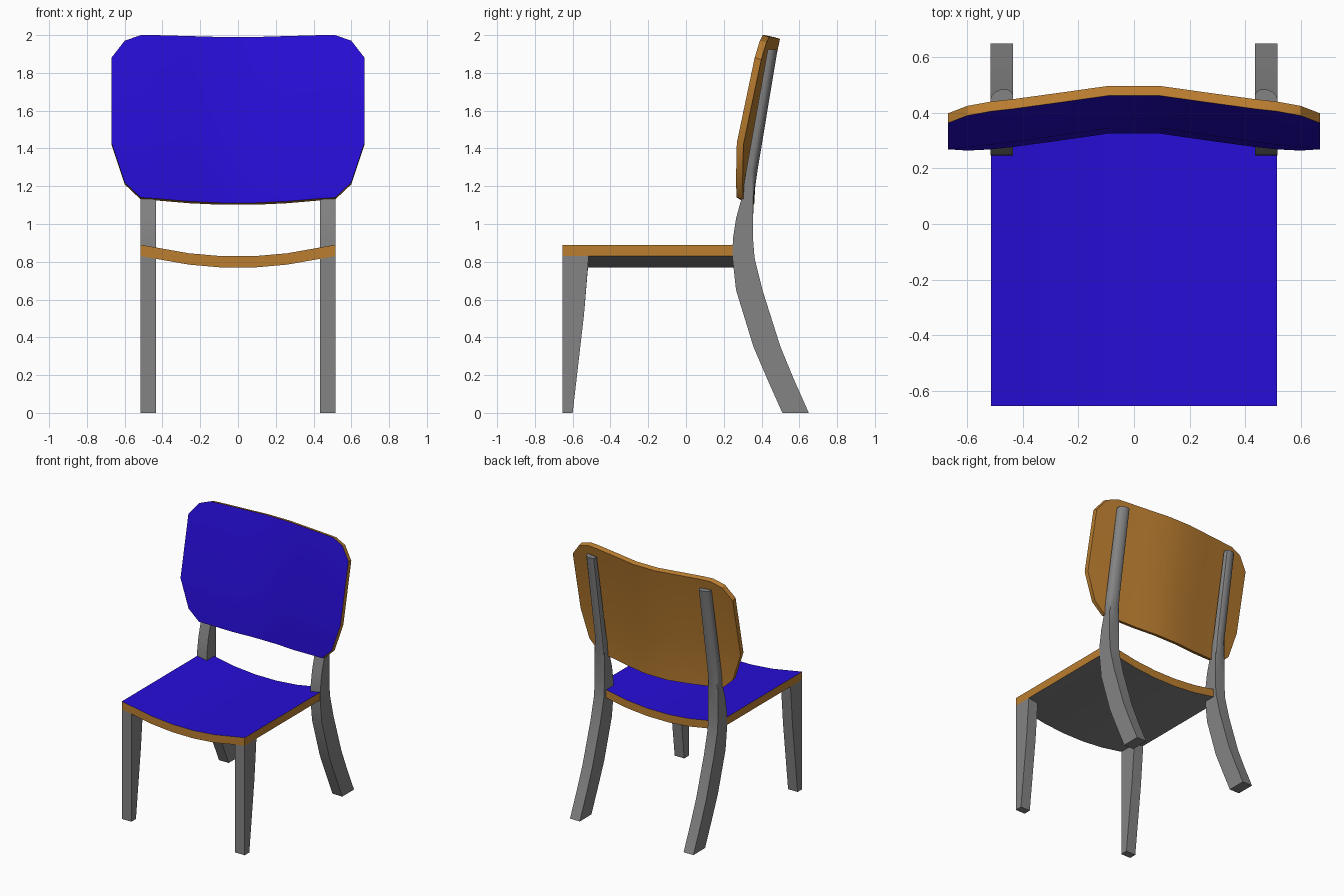
import bpy
import bmesh
import math

cube = bpy.data.objects.get("Cube")
if cube:
    bpy.data.objects.remove(cube, do_unlink=True)


def material(name, rgb):
    mat = bpy.data.materials.new(name)
    mat.use_nodes = True
    color = (*rgb, 1.0)
    mat.diffuse_color = color
    mat.node_tree.nodes["Principled BSDF"].inputs["Base Color"].default_value = color
    return mat


BLUE = material("blue upholstery", (0.02, 0.004, 0.68))
WOOD = material("orange wood", (0.50, 0.21, 0.03))
GRAY = material("gray frame", (0.23, 0.23, 0.23))


def loft(name, sections, materials, rule=None):
    """Skin a row of closed sections, cap both ends, colour faces by a rule."""
    bm = bmesh.new()
    rings = [[bm.verts.new(p) for p in section] for section in sections]
    n = len(rings[0])
    for a, b in zip(rings, rings[1:]):
        for i in range(n):
            j = (i + 1) % n
            bm.faces.new((a[i], a[j], b[j], b[i]))
    bm.faces.new(rings[0])
    bm.faces.new(rings[-1])
    bmesh.ops.remove_doubles(bm, verts=bm.verts[:], dist=0.0005)
    bmesh.ops.recalc_face_normals(bm, faces=bm.faces[:])
    bm.normal_update()
    if rule:
        for face in bm.faces:
            face.material_index = rule(face.normal)
    mesh = bpy.data.meshes.new(name)
    bm.to_mesh(mesh)
    bm.free()
    for mat in materials:
        mesh.materials.append(mat)
    obj = bpy.data.objects.new(name, mesh)
    bpy.context.collection.objects.link(obj)
    bpy.ops.object.select_all(action="DESELECT")
    obj.select_set(True)
    bpy.context.view_layer.objects.active = obj
    bpy.ops.object.shade_smooth_by_angle(angle=math.radians(30))
    return obj


def mirrored(rows):
    """Extend a centre-to-edge table to both sides of x = 0."""
    return [(-r[0], *r[1:]) for r in reversed(rows)] + rows


# Seat: dished panel with padded top
seat_curve = mirrored([(0.09, 0.83), (0.26, 0.845), (0.515, 0.89)])
seat_front, seat_back, seat_thick = -0.655, 0.335, 0.06
loft("seat",
     [[(x, seat_front, z), (x, seat_back, z),
       (x, seat_back, z - seat_thick), (x, seat_front, z - seat_thick)]
      for x, z in seat_curve],
     [WOOD, BLUE, GRAY],
     lambda n: 1 if n.z > 0.5 else 2 if n.z < -0.5 else 0)

# Backrest: curved panel, leaning back above the knee line
KNEE = 1.43


def lean(z):
    return 0.345 + (z - KNEE) * (0.21 if z > KNEE else 0.06)


# x, forward offset, bottom, top
columns = mirrored([(0.09, 0.0, 1.112, 1.99), (0.26, -0.025, 1.12, 1.995),
                    (0.435, -0.05, 1.135, 2.0), (0.515, -0.059, 1.14, 2.0),
                    (0.6, -0.068, 1.22, 1.97), (0.67, -0.076, KNEE, 1.88)])
panels = []
for x, offset, low, high in columns:
    front = [(x, lean(z) + offset, z) for z in (low, KNEE, high)]
    back = [(x, y + 0.035, z - 0.01) for x, y, z in reversed(front)]
    panels.append(front + back)
loft("backrest", panels, [WOOD, BLUE], lambda n: 1 if n.y < -0.5 else 0)

# Rear legs: z, front y, back y, depth of the rounded back
rear_profile = [(0, 0.51, 0.65, 0), (0.18, 0.43, 0.57, 0),
                (0.35, 0.357, 0.50, 0), (0.65, 0.265, 0.405, 0),
                (0.82, 0.246, 0.363, 0), (0.92, 0.248, 0.355, 0),
                (1.03, 0.265, 0.355, 0), (1.15, 0.298, 0.36, 0.005),
                (1.28, 0.325, 0.378, 0.025), (1.925, 0.44, 0.485, 0.03)]


def rear_section(side, z, front, back, bulge):
    centre, half = 0.476, 0.041
    points = [(-half, front), (half, front)]
    for k in range(7):
        a = math.pi * k / 6
        points.append((half * math.cos(a), back - bulge * (1 - math.sin(a))))
    twist = 0.17 if bulge > 0.01 else 0
    return [(side * (centre + dx), y - twist * dx, z) for dx, y in points]


# Front legs: z, back y
front_profile = [(0, -0.60), (0.52, -0.54), (0.83, -0.515)]
inner, outer = 0.435, 0.515


def front_section(side, z, back):
    inner_z = min(z, 0.816)  # follow the underside of the seat
    return [(side * inner, seat_front, inner_z), (side * outer, seat_front, z),
            (side * outer, back, z), (side * inner, back, inner_z)]


for label, side in (("left", 1), ("right", -1)):
    loft(f"rear_leg_{label}", [rear_section(side, *r) for r in rear_profile], [GRAY])
    loft(f"front_leg_{label}", [front_section(side, *r) for r in front_profile], [GRAY])
